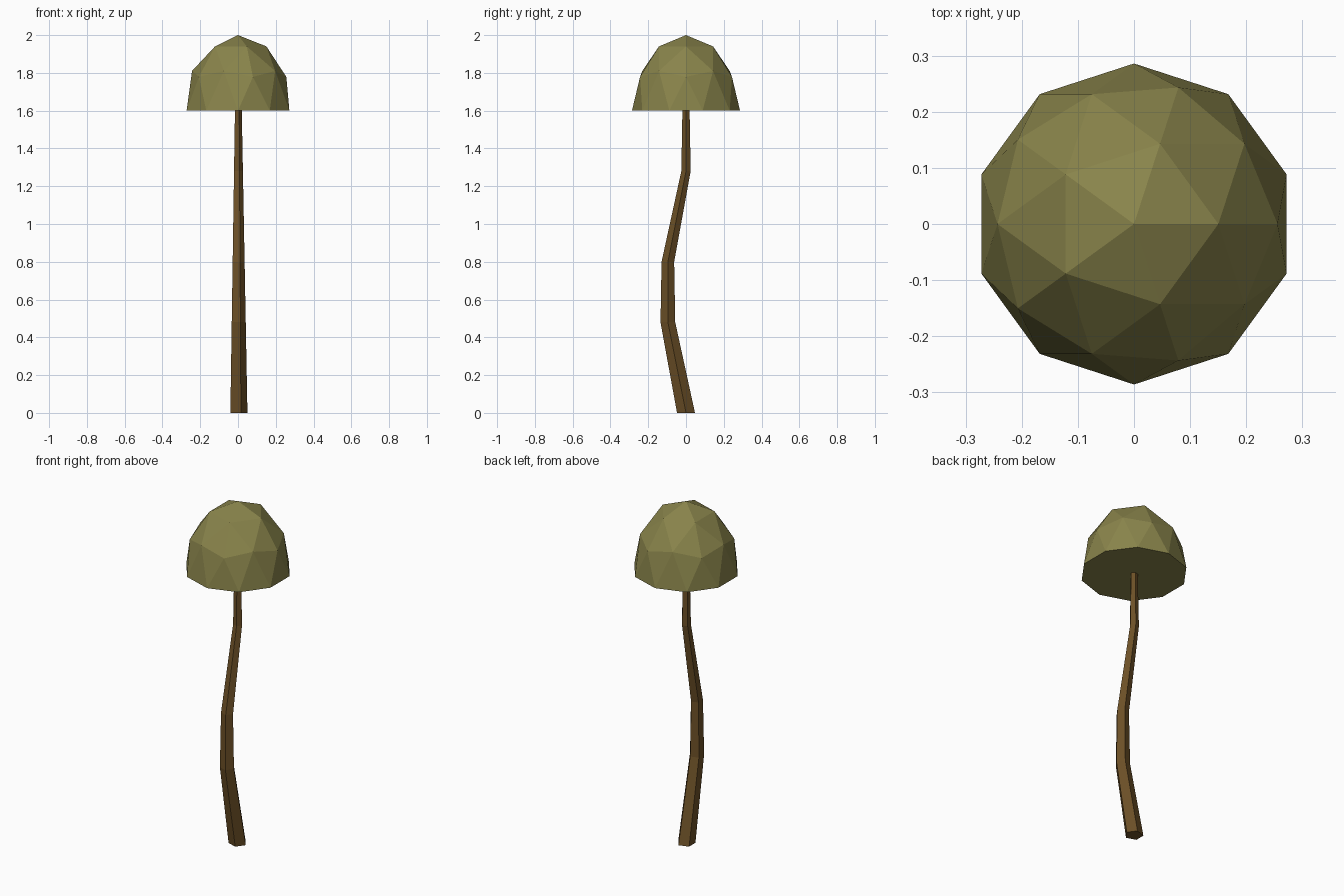
import bpy, bmesh, math

if "Cube" in bpy.data.objects:
    bpy.data.objects.remove(bpy.data.objects["Cube"])


def finish(bm, name, color):
    bmesh.ops.recalc_face_normals(bm, faces=bm.faces)
    mesh = bpy.data.meshes.new(name)
    bm.to_mesh(mesh)
    bm.free()
    mat = bpy.data.materials.new(name + "_color")
    mat.diffuse_color = (*color, 1)
    mat.use_nodes = True
    mat.node_tree.nodes["Principled BSDF"].inputs["Base Color"].default_value = mat.diffuse_color
    mesh.materials.append(mat)
    obj = bpy.data.objects.new(name, mesh)
    bpy.context.collection.objects.link(obj)
    return obj


# Trunk: tapered five-sided tube following a bent path (y, z, radius)
SIDES = 5
path = [(0, 0, 0.05), (-0.096, 0.48, 0.041), (-0.096, 0.8, 0.035),
        (0, 1.28, 0.026), (0, 1.6, 0.02)]
bm = bmesh.new()
rings = []
for y, z, r in path:
    angles = [2 * math.pi * i / SIDES for i in range(SIDES)]
    rings.append([bm.verts.new((r * math.cos(a), y + r * math.sin(a), z)) for a in angles])
for low, high in zip(rings, rings[1:]):
    for i in range(SIDES):
        j = (i + 1) % SIDES
        bm.faces.new((low[i], low[j], high[j], high[i]))
bm.faces.new(rings[0])
bm.faces.new(rings[-1])
finish(bm, "trunk", (0.15, 0.08, 0.02))

# Crown: upper half of a faceted ball, closed flat underneath
bm = bmesh.new()
bmesh.ops.create_icosphere(bm, subdivisions=2, radius=1)
lower = [v for v in bm.verts if v.co.z < -0.01]
bmesh.ops.delete(bm, geom=lower, context='VERTS')
bmesh.ops.holes_fill(bm, edges=[e for e in bm.edges if e.is_boundary], sides=0)
for v in bm.verts:
    v.co = (v.co.x * 0.286, v.co.y * 0.286, 1.6 + v.co.z * 0.4)
finish(bm, "crown", (0.25, 0.23, 0.07))
